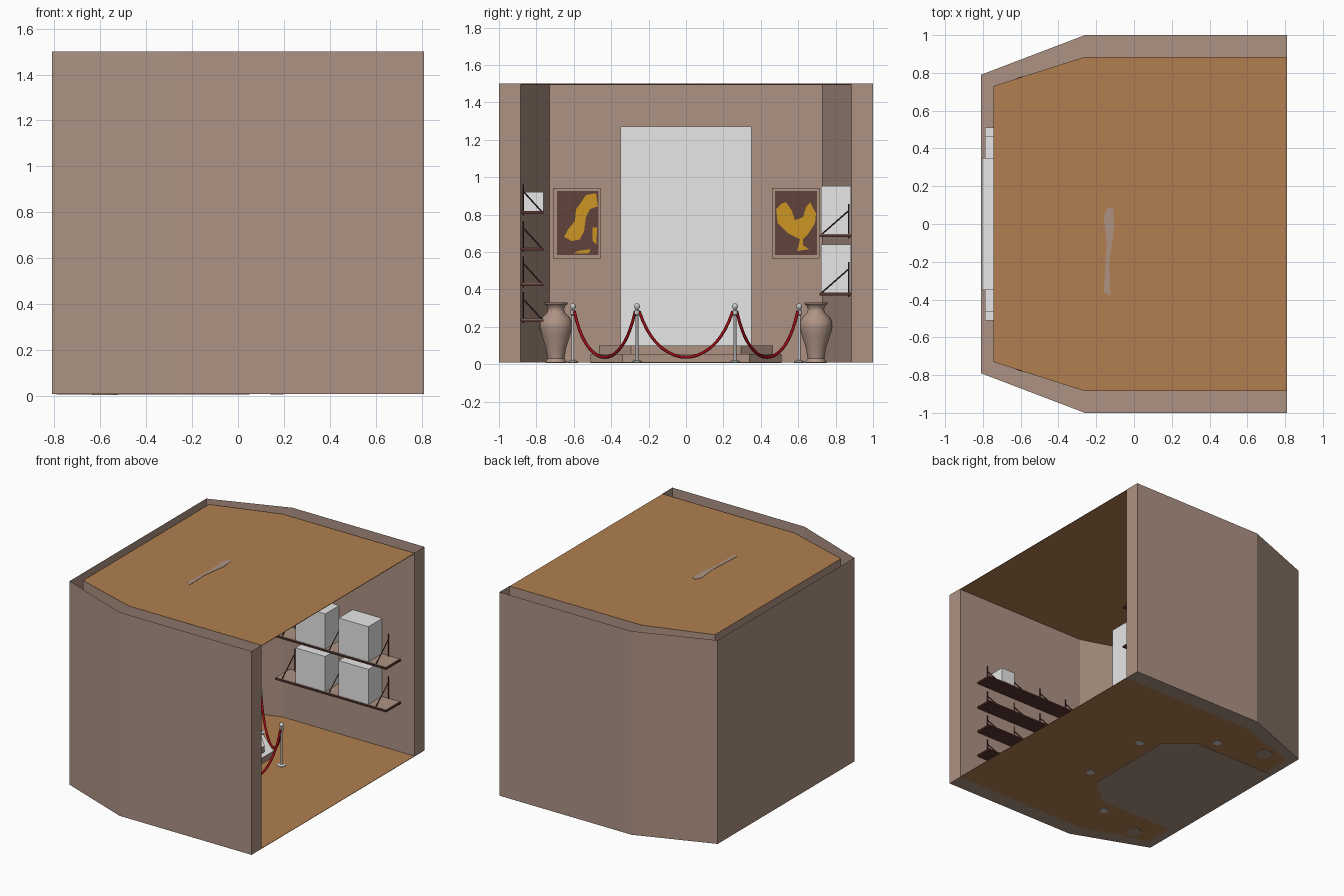
import bpy, bmesh, math
from mathutils import Vector

if "Cube" in bpy.data.objects:
    bpy.data.objects.remove(bpy.data.objects["Cube"])


def mat(name, c):
    m = bpy.data.materials.new(name)
    m.diffuse_color = (*c, 1)
    m.use_nodes = True
    m.node_tree.nodes["Principled BSDF"].inputs["Base Color"].default_value = m.diffuse_color
    return m


WALL = mat("taupe plaster", (0.42, 0.29, 0.23))
WOOD = mat("orange wood", (0.44, 0.21, 0.078))
WHITE = mat("white", (0.8, 0.8, 0.8))
DARK = mat("dark shelf wood", (0.095, 0.035, 0.03))
CANVAS = mat("canvas brown", (0.12, 0.055, 0.045))
GOLD = mat("gold paint", (0.61, 0.30, 0.017))
ROPE = mat("rope red", (0.35, 0.004, 0.008))
STEEL = mat("steel", (0.6, 0.6, 0.6))


def finish(name, bm, *mats, normals=True):
    if normals:
        bmesh.ops.recalc_face_normals(bm, faces=bm.faces)
    me = bpy.data.meshes.new(name)
    bm.to_mesh(me)
    bm.free()
    for m in mats:
        me.materials.append(m)
    ob = bpy.data.objects.new(name, me)
    bpy.context.collection.objects.link(ob)
    return ob


def top_faces(ob, index=1):
    for p in ob.data.polygons:
        if p.normal.z > 0.9:
            p.material_index = index


def prism(name, pts, ext, *mats):
    """Solid from a flat outline of 3D points, extruded by a vector."""
    bm = bmesh.new()
    f = bm.faces.new([bm.verts.new(p) for p in pts])
    r = bmesh.ops.extrude_face_region(bm, geom=[f])
    bmesh.ops.translate(bm, vec=ext, verts=[v for v in r["geom"] if isinstance(v, bmesh.types.BMVert)])
    return finish(name, bm, *mats)


def box(name, x0, x1, y0, y1, z0, z1, *mats):
    return prism(name, [(x0, y0, z0), (x1, y0, z0), (x1, y1, z0), (x0, y1, z0)], (0, 0, z1 - z0), *mats)


def lathe(name, profile, x, y, m, n=24):
    bm = bmesh.new()
    rings = []
    for r, z in profile:
        rings.append([bm.verts.new((x + r * math.cos(2 * math.pi * i / n),
                                    y + r * math.sin(2 * math.pi * i / n), z)) for i in range(n)])
    for a, b in zip(rings, rings[1:]):
        for i in range(n):
            bm.faces.new((a[i], a[(i + 1) % n], b[(i + 1) % n], b[i]))
    bm.faces.new(rings[0])
    bm.faces.new(rings[-1])
    ob = finish(name, bm, m)
    bpy.context.view_layer.objects.active = ob
    ob.select_set(True)
    bpy.ops.object.shade_smooth_by_angle(angle=math.radians(40))
    ob.select_set(False)


def tube(name, pts, radius, m, n=8):
    """Round bar swept along a path."""
    bm = bmesh.new()
    pts = [Vector(p) for p in pts]
    rings = []
    for i, p in enumerate(pts):
        t = (pts[min(i + 1, len(pts) - 1)] - pts[max(i - 1, 0)]).normalized()
        ref = Vector((1, 0, 0)) if abs(t.x) < 0.9 else Vector((0, 1, 0))
        u = t.cross(ref).normalized()
        v = t.cross(u)
        rings.append([bm.verts.new(p + radius * (u * math.cos(2 * math.pi * k / n) + v * math.sin(2 * math.pi * k / n)))
                      for k in range(n)])
    for a, b in zip(rings, rings[1:]):
        for k in range(n):
            bm.faces.new((a[k], a[(k + 1) % n], b[(k + 1) % n], b[k]))
    bm.faces.new(rings[0])
    bm.faces.new(rings[-1])
    ob = finish(name, bm, m)
    if n > 4:
        for p in ob.data.polygons:
            p.use_smooth = len(p.vertices) == 4


# Hollow walls: outer and inner skins, end caps and bottom rim, open at the top
outer = [(0.81, -1), (-0.26, -1), (-0.81, -0.79), (-0.81, 0.79), (-0.26, 1), (0.81, 1)]
inner = [(0.81, -0.885), (-0.26, -0.885), (-0.745, -0.73), (-0.745, 0.73), (-0.26, 0.885), (0.81, 0.885)]
Z0, Z1 = 0.01, 1.5
bm = bmesh.new()
ob_, ot = ([bm.verts.new((*p, z)) for p in outer] for z in (Z0, Z1))
ib, it = ([bm.verts.new((*p, z)) for p in inner] for z in (Z0, Z1))
for i in range(5):
    bm.faces.new((ob_[i], ob_[i + 1], ot[i + 1], ot[i]))
    bm.faces.new((ib[i], ib[i + 1], it[i + 1], it[i]))
    bm.faces.new((ob_[i], ob_[i + 1], ib[i + 1], ib[i]))
for i in (0, 5):
    bm.faces.new((ob_[i], ib[i], it[i], ot[i]))
finish("walls", bm, WALL)

# Floor and ceiling
prism("floor", [(*p, Z0) for p in inner], (0, 0, 0.003), WOOD)
prism("ceiling", [(*p, 1.494) for p in inner], (0, 0, 0.004), WOOD)
prism("ceiling_patch", [(-0.14, 0.09, 1.498), (-0.11, 0.08, 1.498), (-0.105, -0.02, 1.498), (-0.13, -0.2, 1.498),
                        (-0.125, -0.38, 1.498), (-0.16, -0.36, 1.498), (-0.145, -0.1, 1.498), (-0.16, 0.04, 1.498)],
      (0, 0, 0.002), WALL)


# Stepped display platform with clipped corners, and the block on it
def step(name, front, w, z0, z1):
    half = [(-0.79, w), (-0.15, w), (front, w - 0.17)]
    pts = half + [(x, -y) for x, y in reversed(half)]
    top_faces(prism(name, [(x, y, z0) for x, y in pts], (0, 0, z1 - z0), WALL, WHITE))


step("platform_lower", 0.05, 0.51, 0.007, 0.055)
step("platform_upper", 0.01, 0.465, 0.055, 0.1)
box("display_block", -0.805, -0.1, -0.35, 0.35, 0.1, 1.27, WHITE)

# Vases and rope posts
vase = [(0.055, 0.006), (0.055, 0.016), (0.045, 0.03), (0.055, 0.09), (0.075, 0.15), (0.087, 0.2), (0.086, 0.225),
        (0.07, 0.255), (0.048, 0.275), (0.043, 0.295), (0.05, 0.312), (0.062, 0.322), (0.062, 0.33), (0.045, 0.33),
        (0.036, 0.295)]
post = [(0.028, 0.007), (0.028, 0.016), (0.009, 0.022), (0.007, 0.03), (0.007, 0.26), (0.013, 0.265), (0.013, 0.288),
        (0.007, 0.293)] + [(0.016 * math.sin(a), 0.309 - 0.016 * math.cos(a)) for a in (0.5, 1.0, 1.57, 2.1, 2.6, 3.0)]
for s, side in ((-1, "left"), (1, "right")):
    lathe(side + "_vase", vase, -0.58, s * 0.695, WALL, 32)
    lathe(side + "_outer_post", post, -0.24, s * 0.605, STEEL, 16)
    lathe(side + "_inner_post", post, 0.17, s * 0.262, STEEL, 16)


# Sagging ropes
def rope(name, a, b):
    pts = []
    for i in range(25):
        t = i / 24
        u = abs(2 * t - 1)
        pts.append((a[0] + (b[0] - a[0]) * t, a[1] + (b[1] - a[1]) * t, 0.037 + 0.245 * (0.75 * u ** 2 + 0.25 * u ** 6)))
    tube(name, pts, 0.008, ROPE)


rope("left_rope", (-0.23, -0.597), (0.16, -0.272))
rope("middle_rope", (0.17, -0.25), (0.17, 0.25))
rope("right_rope", (0.16, 0.272), (-0.23, 0.597))


# Wall shelves with brackets: s is the side, d the depth
def shelf(name, s, x0, x1, z, d, rise, stations):
    wall = s * 0.883
    edge = s * (0.883 - d)
    top_faces(box(name, x0, x1, min(wall, edge), max(wall, edge), z - 0.012, z, DARK, DARK))
    a, b = sorted((wall - s * 0.004, edge + s * 0.006))
    box(name + "_top", x0 + 0.006, x1 - 0.006, a, b, z, z + 0.003, WALL)
    for x in stations:
        y = wall - s * 0.012
        tube(name + "_upright", [(x, y, z - 0.02), (x, y, z + rise + 0.035)], 0.004, DARK, 4)
        tube(name + "_brace", [(x, edge + s * 0.01, z), (x, y, z + rise)], 0.004, DARK, 4)


for i, z in enumerate((0.24, 0.43, 0.62, 0.815)):
    shelf("left_shelf_%d" % i, -1, -0.2, 0.66, z, 0.122, 0.11, (0.58, 0.34, 0.11, -0.12))
for i, z in enumerate((0.38, 0.692)):
    shelf("right_shelf_%d" % i, 1, -0.2, 0.70, z, 0.17, 0.13, (0.61, 0.23, -0.15))
    for j, x in enumerate((-0.04, 0.31)):
        box("carton_%d%d" % (i, j), x, x + 0.24, 0.722, 0.882, z + 0.003, z + 0.26, WHITE)
box("small_carton", 0.43, 0.54, -0.872, -0.763, 0.818, 0.92, WHITE)


# Framed pictures with flat gold bird shapes
def picture(name, y0, y1, c0, c1, shapes):
    box(name + "_frame", -0.745, -0.725, y0, y1, 0.565, 0.942, WALL)
    box(name + "_canvas", -0.725, -0.721, c0, c1, 0.583, 0.925, CANVAS)
    for pts in shapes:
        prism(name + "_bird", [(-0.721, y, z) for y, z in pts], (0.003, 0, 0), GOLD)


rooster = [(0.482, 0.83), (0.513, 0.86), (0.535, 0.866), (0.567, 0.818), (0.583, 0.77), (0.626, 0.786),
           (0.642, 0.84), (0.663, 0.866), (0.679, 0.834), (0.695, 0.807), (0.69, 0.754), (0.652, 0.695),
           (0.626, 0.668), (0.626, 0.636), (0.657, 0.615), (0.594, 0.604), (0.61, 0.668), (0.545, 0.70), (0.49, 0.754)]
duck = [(-0.652, 0.68), (-0.63, 0.722), (-0.594, 0.765), (-0.588, 0.829), (-0.567, 0.856), (-0.535, 0.904),
        (-0.481, 0.914), (-0.471, 0.845), (-0.513, 0.829), (-0.535, 0.786), (-0.545, 0.711), (-0.567, 0.668),
        (-0.61, 0.658)]
ground = [(-0.60, 0.592), (-0.52, 0.592), (-0.51, 0.615), (-0.58, 0.605)]
leg = [(-0.5, 0.73), (-0.475, 0.73), (-0.48, 0.64), (-0.5, 0.66)]
picture("right_picture", 0.46, 0.715, 0.475, 0.70, [rooster])
picture("left_picture", -0.71, -0.455, -0.69, -0.468, [duck, ground, leg])
